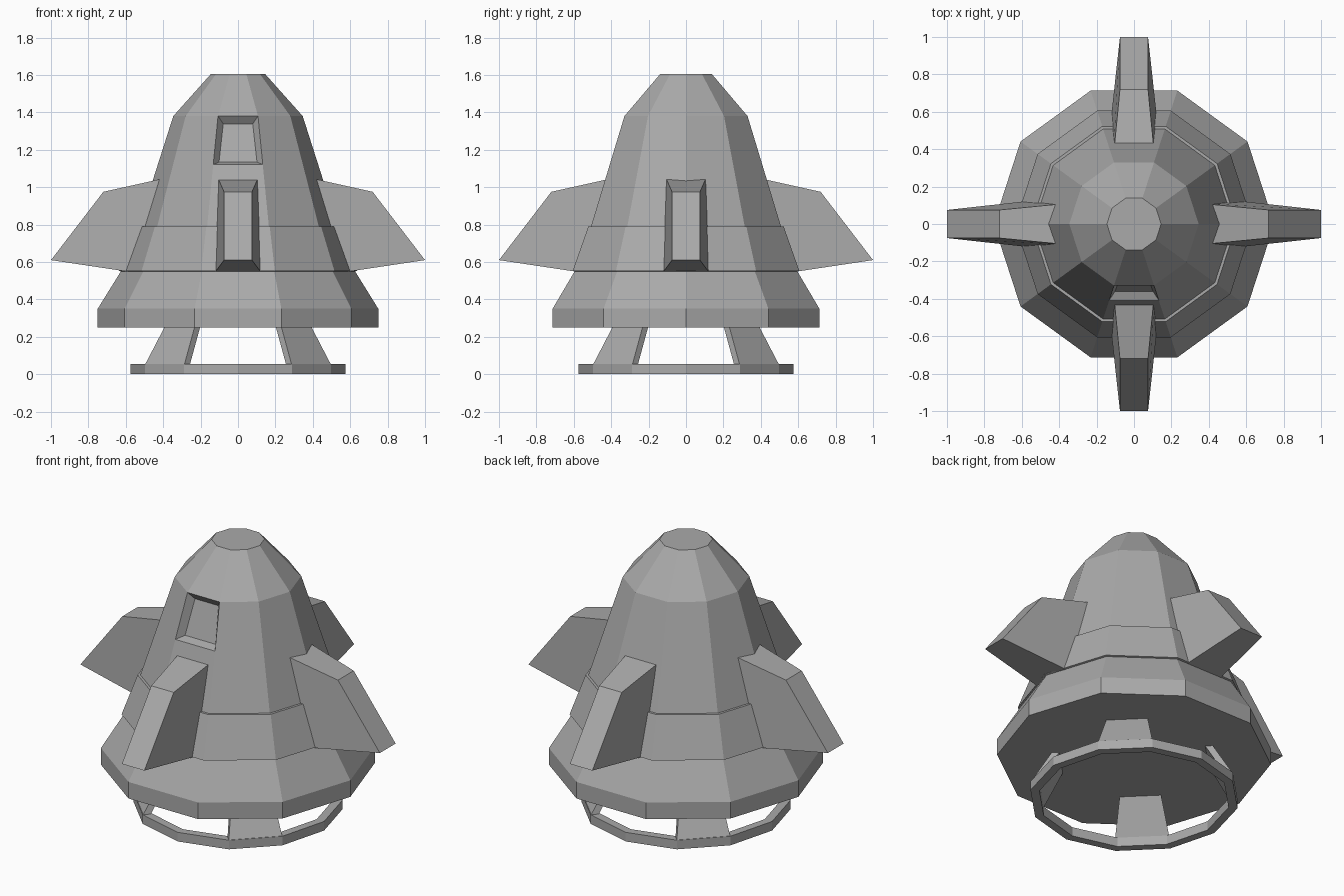
import bpy, bmesh
from math import cos, sin, tau, pi, radians
from mathutils import Matrix, Vector

cube = bpy.data.objects.get("Cube")
if cube:
    bpy.data.objects.remove(cube, do_unlink=True)

grey = bpy.data.materials.new("hull grey")
grey.use_nodes = True
colour = (0.4, 0.4, 0.4, 1)
grey.diffuse_color = colour
grey.node_tree.nodes["Principled BSDF"].inputs["Base Color"].default_value = colour


def finish(bm, name):
    bmesh.ops.recalc_face_normals(bm, faces=bm.faces)
    mesh = bpy.data.meshes.new(name)
    bm.to_mesh(mesh)
    bm.free()
    mesh.materials.append(grey)
    obj = bpy.data.objects.new(name, mesh)
    bpy.context.collection.objects.link(obj)
    return obj


def lathe(bm, profile, sides, closed=False):
    """Faceted rings from (radius, height) pairs, bridged with quads."""
    rings = [[bm.verts.new((r * cos(tau * i / sides), r * sin(tau * i / sides), z))
              for i in range(sides)] for r, z in profile]
    pairs = list(zip(rings, rings[1:]))
    if closed:
        pairs.append((rings[-1], rings[0]))
    else:
        bm.faces.new(rings[0][::-1])
        bm.faces.new(rings[-1])
    for a, b in pairs:
        for i in range(sides):
            j = (i + 1) % sides
            bm.faces.new((a[i], a[j], b[j], b[i]))


def block(name, outline, angle):
    """Tapered slab: (radius, height, half width) corners, turned about z."""
    bm = bmesh.new()
    left = [bm.verts.new((r, w, z)) for r, z, w in outline]
    right = [bm.verts.new((r, -w, z)) for r, z, w in outline]
    bm.faces.new(left)
    bm.faces.new(right[::-1])
    for i in range(len(outline)):
        j = (i + 1) % len(outline)
        bm.faces.new((left[i], right[i], right[j], left[j]))
    bm.transform(Matrix.Rotation(angle, 4, 'Z'))
    return finish(bm, name)


# Ten-sided hull with stepped bands
bm = bmesh.new()
lathe(bm, [(0.75, 0.25), (0.75, 0.35), (0.626, 0.55), (0.637, 0.553),
           (0.549, 0.79), (0.534, 0.79), (0.429, 1.12), (0.346, 1.38),
           (0.145, 1.605)], 10)
bmesh.ops.recalc_face_normals(bm, faces=bm.faces)

# Recessed window in the front facet
bm.faces.ensure_lookup_table()
target = Vector((0, -0.37, 1.25))
window = min(bm.faces, key=lambda f: (f.calc_center_median() - target).length)
bmesh.ops.inset_individual(bm, faces=[window], thickness=0.042, depth=-0.042)
finish(bm, "hull")

# Four fins
fin = [(0.33, 1.062, 0.113), (0.72, 0.975, 0.075), (1.0, 0.61, 0.075),
       (0.52, 0.538, 0.128)]
for k, side in enumerate(("left", "back", "right", "front")):
    block(side + "_fin", fin, k * pi / 2)

# Four diagonal struts down to the landing ring
strut = [(0.555, 0.05, 0.149), (0.44, 0.255, 0.113),
         (0.398, 0.255, 0.113), (0.513, 0.05, 0.149)]
for k, corner in enumerate(("back_left", "back_right", "front_right", "front_left")):
    block(corner + "_strut", strut, radians(45 + 90 * k))

# Twelve-sided landing ring
bm = bmesh.new()
lathe(bm, [(0.575, 0), (0.575, 0.055), (0.525, 0.055), (0.525, 0)], 12, closed=True)
finish(bm, "landing_ring")
